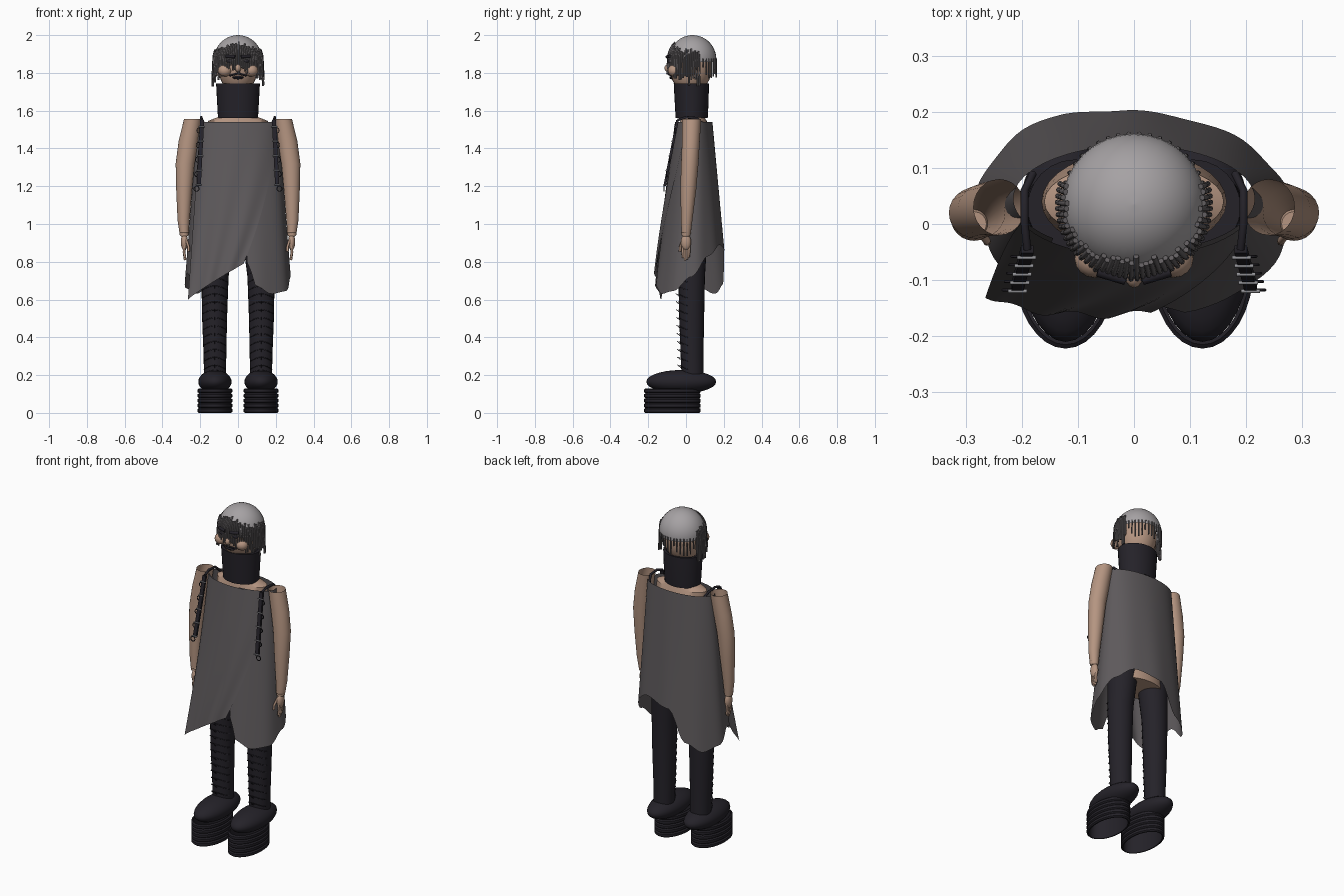
import bpy, math, random
from math import sin, cos, pi, radians

if "Cube" in bpy.data.objects:
    bpy.data.objects.remove(bpy.data.objects["Cube"])
random.seed(4)

def material(name, c):
    m = bpy.data.materials.new(name)
    m.diffuse_color = (*c, 1)
    m.use_nodes = True
    m.node_tree.nodes["Principled BSDF"].inputs["Base Color"].default_value = m.diffuse_color
    return m

SKIN = material("skin", (.46, .30, .22))
DARK = material("dark_leather", (.018, .016, .022))
CLOTH = material("cloth", (.11, .10, .105))
HAIR = material("hair", (.38, .36, .37))
STRAND = material("strand", (.12, .11, .115))
STEEL = material("steel", (.3, .3, .32))

def mesh(name, verts, faces, mat):
    me = bpy.data.meshes.new(name)
    me.from_pydata(verts, [], faces)
    me.shade_smooth()
    me.set_sharp_from_angle(angle=radians(40))
    me.materials.append(mat)
    ob = bpy.data.objects.new(name, me)
    bpy.context.collection.objects.link(ob)
    return ob

def grid(name, fn, nu, nv, mat):
    """Open sheet from fn(u, v) with u, v in 0..1."""
    vs = [fn(i / nu, j / nv) for j in range(nv + 1) for i in range(nu + 1)]
    w = nu + 1
    fs = [(j*w+i, j*w+i+1, (j+1)*w+i+1, (j+1)*w+i) for j in range(nv) for i in range(nu)]
    return mesh(name, vs, fs, mat)

def loft(name, rings, mat, n=24, bottom=False, top=False, loop=False):
    """Skin ellipses (x, y, z, rx, ry), listed from bottom to top."""
    vs = [(x + rx*cos(2*pi*i/n), y + ry*sin(2*pi*i/n), z)
          for x, y, z, rx, ry in rings for i in range(n)]
    k = len(rings)
    fs = [(j*n+i, j*n+(i+1) % n, (j+1) % k*n+(i+1) % n, (j+1) % k*n+i)
          for j in range(k if loop else k-1) for i in range(n)]
    if bottom:
        fs.append(tuple(range(n))[::-1])
    if top:
        fs.append(tuple(range((k-1)*n, k*n)))
    return mesh(name, vs, fs, mat)

def ball(name, c, r, mat, lo=-90, hi=90, n=24, m=12):
    """Ellipsoid, optionally cut between two latitudes."""
    rings = []
    for j in range(m + 1):
        a = radians(lo + (hi - lo) * j / m)
        k = max(cos(a), .001)
        rings.append((c[0], c[1], c[2] + r[2]*sin(a), r[0]*k, r[1]*k))
    return loft(name, rings, mat, n)

def tubes(name, paths, r, mat, cyclic=False, res=2):
    cu = bpy.data.curves.new(name, 'CURVE')
    cu.dimensions = '3D'
    cu.bevel_depth, cu.bevel_resolution, cu.use_fill_caps = r, res, True
    for p in paths:
        sp = cu.splines.new('POLY')
        sp.points.add(len(p) - 1)
        for q, c in zip(sp.points, p):
            q.co = (*c, 1)
        sp.use_cyclic_u = cyclic
        sp.use_smooth = True
    cu.materials.append(mat)
    ob = bpy.data.objects.new(name, cu)
    bpy.context.collection.objects.link(ob)
    return ob

def interp(table, x):
    for (a, p), (b, q) in zip(table, table[1:]):
        if x <= b:
            t = max(0, (x - a) / (b - a))
            t = t*t*(3 - 2*t)
            return p + (q - p) * t
    return table[-1][1]

# Tunic: flared elliptical shell with an uneven hem
def section(z):
    u = (1.54 - z) / .91
    return .215 + .07*u, .045 - .02*u, .095 + .102*u     # half width, centre y, half depth

HEM = [(-80, .80), (-70, .67), (-52, .63), (-28, .645), (0, .72), (30, .83), (60, .89),
       (95, .86), (118, .68), (140, .63), (165, .66), (190, .74), (228, .68)]

def tunic(u, v):
    d = -80 + 308*u
    z = 1.54 + (interp(HEM, d) - 1.54) * v
    w, cy, h = section(z)
    a = radians(d)
    fold = 1 + .012*v*sin(9*a)
    return w*cos(a)*fold, cy + h*sin(a)*fold, z
grid("tunic", tunic, 72, 16, CLOTH)

# Wrap flap crossing the front to a point at lower left
def flap(s, v):
    z = 1.54 + (.6 + .19*s**.9 - 1.54) * v
    left, right = -.20 - .065*v, .20 - .17*v**1.8
    x = left + (right - left) * s
    w, cy, h = section(z)
    y = cy - h*math.sqrt(max(.02, 1 - (x/w)**2)) - .008
    y -= .065*v*v*(1 - s)**3 + .006*v*sin(s*17 + v*2)
    return x, max(y, -.175), z
grid("wrap_flap", flap, 32, 20, CLOTH)

# Torso and high collar
loft("torso", [(0, .035, .88, .15, .10), (0, .035, 1.1, .14, .09), (0, .04, 1.4, .165, .09),
               (0, .04, 1.545, .16, .07), (0, .035, 1.58, .07, .055), (0, .03, 1.75, .07, .06)],
     SKIN, 32, True, True)
loft("collar", [(0, .03, 1.56, .095, .075), (0, .03, 1.56, .106, .085), (0, .03, 1.65, .111, .09),
                (0, .028, 1.745, .116, .093), (0, .028, 1.745, .1, .08), (0, .03, 1.65, .098, .078)],
     DARK, 32, loop=True)

# Head, face and hair cap
ball("head", (0, .025, 1.83), (.105, .112, .14), SKIN)
ball("nose", (0, -.092, 1.825), (.016, .022, .022), SKIN, n=12, m=8)
ball("mouth", (0, -.074, 1.775), (.03, .014, .009), DARK, n=12, m=6)
tubes("moustache", [[(-.045, -.078, 1.785), (0, -.098, 1.797), (.045, -.078, 1.785)]], .005, DARK)
for s in (-1, 1):
    ball("cheek", (s*.07, -.062, 1.812), (.036, .034, .032), SKIN, n=16, m=10)
    ball("eye", (s*.042, -.084, 1.862), (.02, .014, .011), DARK, n=12, m=8)
    tubes("eyebrow", [[(s*.015, -.1, 1.885), (s*.065, -.085, 1.888)]], .009, DARK)
    ball("ear", (s*.108, .03, 1.82), (.014, .025, .035), SKIN, n=12, m=8)
CAP = (0, .035, 1.87)
ball("hair_cap", CAP, (.128, .126, .13), HAIR, lo=-6, n=32, m=12)

# Hanging strands: long at front and sides, short at the back
long, short = [], []
for i in range(46):
    d = 165 + 210*i/45
    a = radians(d)
    side = abs(cos(a))
    start = radians(random.uniform(36, 48) - 22*side)
    p = []
    for j in range(6):
        e = start * (1 - j/5)
        r = .131*cos(e)
        p.append((r*cos(a), CAP[1] + r*sin(a), CAP[2] + .131*sin(e)))
    end = random.uniform(1.79, 1.85) - (.075*side**3)
    p.append((p[-1][0]*1.04, p[-1][1]*1.04, end))
    long.append(p)
for i in range(18):
    a = radians(18 + 144*i/17)
    x, y = .126*cos(a), .035 + .126*sin(a)
    short.append([(x, y, 1.875), (x*1.02, y, random.uniform(1.77, 1.83))])
tubes("hair_strands", long, .005, STRAND)
tubes("back_strands", short, .004, STRAND)

for s in (-1, 1):
    # Arm: open sleeve-like tube, then hand
    loft("arm", [(s*.285, 0, .94, .023, .024), (s*.288, .004, 1.02, .032, .03),
                 (s*.285, .012, 1.18, .042, .042), (s*.28, .02, 1.32, .05, .046),
                 (s*.262, .026, 1.44, .052, .047), (s*.24, .03, 1.555, .046, .05)], SKIN)
    loft("wrist", [(s*.285, 0, .935, .018, .018), (s*.285, 0, .955, .026, .026),
                   (s*.285, 0, .965, .022, .022)], SKIN, 16, True, True)
    ball("palm", (s*.284, 0, .905), (.019, .027, .045), SKIN, n=16, m=8)
    tubes("fingers", [[(s*.284, -.019 + .0125*i, .89), (s*.286, -.017 + .011*i, .85),
                       (s*.28, -.014 + .009*i, .805 + .012*abs(i - 1.3))] for i in range(4)]
          + [[(s*.275, -.015, .92), (s*.262, -.03, .88), (s*.262, -.032, .855)]], .0068, SKIN)

    # Leg and laced shin
    loft("leg", [(s*.122, .035, .18, .058, .058), (s*.122, .032, .3, .06, .06),
                 (s*.124, .03, .5, .066, .066), (s*.122, .03, .72, .072, .07),
                 (s*.105, .03, .95, .085, .085)], DARK, 24, True, True)
    laces = []
    for i in range(13):
        z = .24 + .042*i
        r = .060 + .012*(z - .2)/.5
        laces.append([(s*.123 + r*sin(b), .032 - r*cos(b) - .004*cos(b), z + .012*cos(2*b))
                      for b in [radians(-70 + 20*k) for k in range(8)]])
        laces.append([(s*.123, .034 - r, z), (s*.123, .016 - r, z + .014)])
    tubes("laces", laces, .0022, DARK, res=1)

    # Boot and ridged hollow platform sole
    ball("boot", (s*.122, -.025, .165), (.088, .185, .062), DARK, n=32, m=14)
    rings = []
    for i in range(5):
        z = .026*i
        for dz, o in ((0, -.005), (.006, .002), (.02, .002), (.026, -.005)):
            rings.append((s*.122, -.072, z + dz, .09 + o, .148 + o))
    rings += [(s*.122, -.072, .13, .079, .137), (s*.122, -.072, 0, .079, .137)]
    loft("platform_sole", rings, DARK, 32, loop=True)

    # Shoulder strap with pins and rings
    def at(t):
        return s*(.19 + .018*t), -.045 - .068*t, 1.55 - .35*t
    rows = [at(t/6) for t in range(7)]
    vs = [(x + dx, y + dy, z) for x, y, z in rows
          for dx, dy in ((-.011, -.007), (.011, -.007), (.011, .007), (-.011, .007))]
    fs = [(j*4+i, j*4+(i+1) % 4, j*4+4+(i+1) % 4, j*4+4+i) for j in range(6) for i in range(4)]
    mesh("strap", vs, fs + [(0, 1, 2, 3), (27, 26, 25, 24)], DARK)
    tubes("strap_over_shoulder", [[(s*.19, -.045, 1.55), (s*.195, 0, 1.565), (s*.195, .06, 1.56),
                                   (s*.18, .09, 1.53)]], .007, DARK)
    pins, loops = [], []
    for i in range(5):
        x, y, z = at(.1 + .22*i)
        pins.append([(x - .017, y - .008, z), (x + .017, y - .008, z)])
        loops.append([(x + s*.012 + .014*cos(b), y - .006, z - .02 + .014*sin(b))
                      for b in [2*pi*k/12 for k in range(12)]])
    tubes("strap_pins", pins, .0035, STEEL)
    tubes("strap_rings", loops, .0025, DARK, cyclic=True, res=1)
